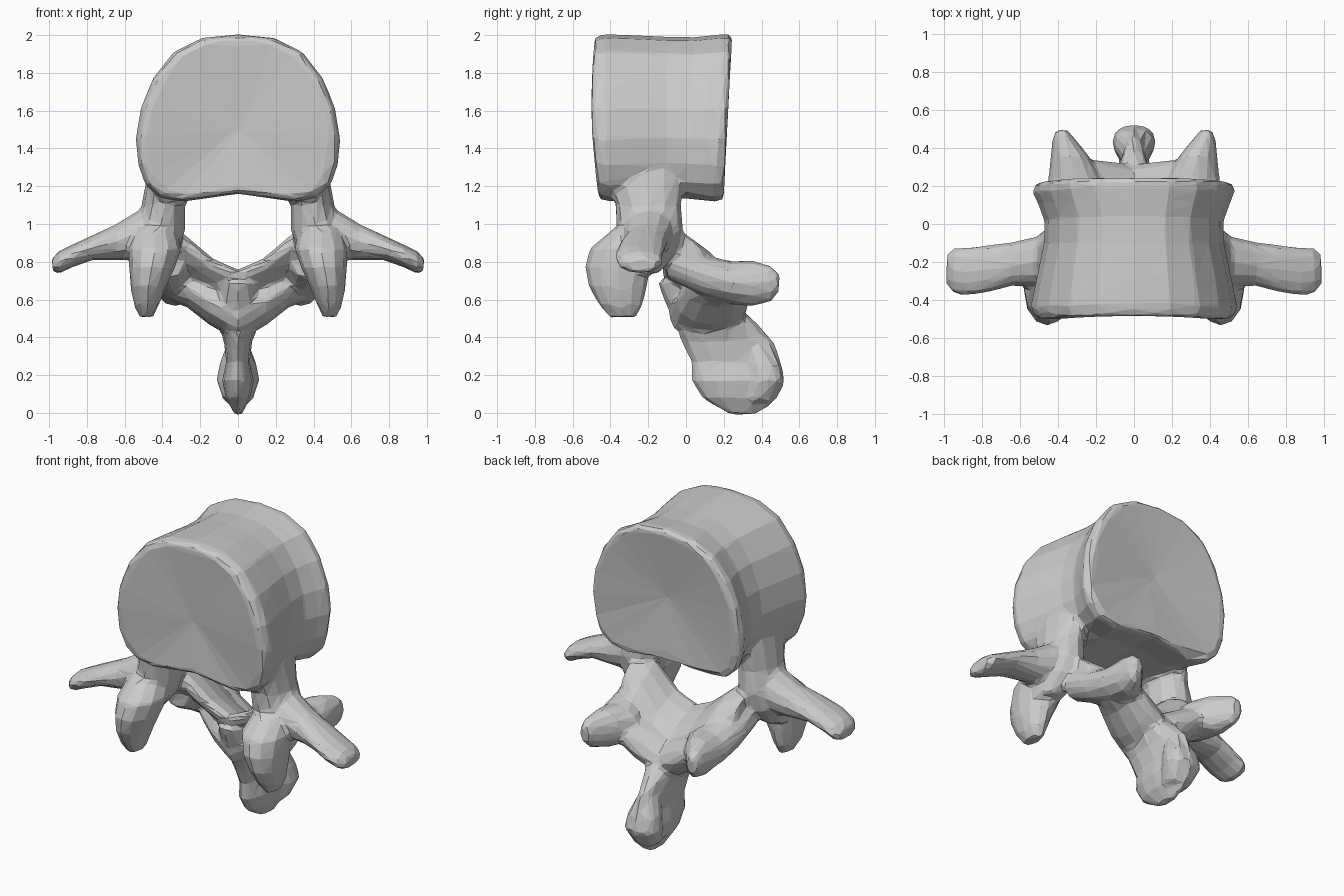
import bpy, bmesh, math
from mathutils import Vector

bone = bpy.data.materials.new("bone_grey")
bone.diffuse_color = (0.6, 0.6, 0.6, 1)

X, Y, Z = Vector((1, 0, 0)), Vector((0, 1, 0)), Vector((0, 0, 1))


def skin(bm, rings, start=None, end=None):
    """Bridge closed rings of points; ends close on a given centre point or flat."""
    vs = [[bm.verts.new(p) for p in r] for r in rings]
    n = len(vs[0])
    for a, b in zip(vs, vs[1:]):
        for i in range(n):
            j = (i + 1) % n
            bm.faces.new((a[i], a[j], b[j], b[i]))
    for ring, tip in ((vs[0], start), (vs[-1], end)):
        if tip is None:
            bm.faces.new(ring)
        else:
            c = bm.verts.new(tip)
            for i in range(n):
                bm.faces.new((ring[i], ring[(i + 1) % n], c))


def tube(bm, stations, u, v, sides=12):
    """Loft ellipses: each station is x, y, z, radius along u, radius along v."""
    rings = []
    for x, y, z, ru, rv in stations:
        c = Vector((x, y, z))
        angs = [2 * math.pi * i / sides for i in range(sides)]
        rings.append([c + u * ru * math.cos(a) + v * rv * math.sin(a) for a in angs])
    skin(bm, rings)


bm = bmesh.new()

# Paired parts of the arch, right half
# pedicle, flaring where it meets the body
tube(bm, [(0.36, -0.20, 1.46, 0.17, 0.07), (0.38, -0.22, 1.24, 0.215, 0.105),
          (0.395, -0.20, 1.10, 0.175, 0.115), (0.415, -0.19, 0.97, 0.175, 0.135),
          (0.44, -0.20, 0.85, 0.15, 0.125), (0.475, -0.24, 0.74, 0.10, 0.08)], Y, X)
# transverse process
tube(bm, [(0.40, -0.19, 0.97, 0.14, 0.15), (0.53, -0.20, 0.94, 0.13, 0.13),
          (0.64, -0.21, 0.905, 0.115, 0.098), (0.77, -0.235, 0.875, 0.125, 0.066),
          (0.88, -0.25, 0.83, 0.13, 0.06), (0.95, -0.245, 0.795, 0.12, 0.06),
          (0.985, -0.24, 0.785, 0.08, 0.035)], Y, Z)
# front articular process
tube(bm, [(0.44, -0.24, 0.98, 0.14, 0.11), (0.44, -0.33, 0.87, 0.18, 0.14),
          (0.455, -0.36, 0.77, 0.175, 0.122), (0.475, -0.36, 0.67, 0.155, 0.095),
          (0.485, -0.345, 0.57, 0.115, 0.066), (0.485, -0.335, 0.505, 0.07, 0.035)], Y, X)
# lamina
tube(bm, [(-0.02, 0.06, 0.628, 0.22, 0.065), (0.13, 0.065, 0.69, 0.22, 0.07),
          (0.28, 0.03, 0.82, 0.20, 0.085), (0.41, -0.06, 0.89, 0.16, 0.08)],
     Vector((0, 0.86, -0.5)), Vector((0, 0.5, 0.86)))
# back articular process
tube(bm, [(0.37, -0.10, 0.82, 0.09, 0.11), (0.345, 0.08, 0.73, 0.11, 0.105),
          (0.31, 0.24, 0.69, 0.14, 0.115), (0.335, 0.35, 0.685, 0.105, 0.122),
          (0.37, 0.45, 0.685, 0.058, 0.095), (0.38, 0.495, 0.69, 0.03, 0.05)], X, Z)
# sloping underside between back articular process and spine
tube(bm, [(0.00, 0.11, 0.51, 0.20, 0.13), (0.15, 0.14, 0.59, 0.195, 0.125),
          (0.27, 0.17, 0.665, 0.17, 0.105), (0.38, 0.22, 0.69, 0.11, 0.09)], Y, Z)
# swollen tip lobe of the spinous process
tube(bm, [(0.02, 0.38, 0.35, 0.07, 0.045), (0.04, 0.415, 0.25, 0.085, 0.06),
          (0.045, 0.43, 0.17, 0.088, 0.07), (0.025, 0.38, 0.06, 0.08, 0.05)], Y, X)

# mirror the paired parts
copy = bmesh.ops.duplicate(bm, geom=bm.verts[:] + bm.edges[:] + bm.faces[:])
for g in copy["geom"]:
    if isinstance(g, bmesh.types.BMVert):
        g.co.x = -g.co.x

# spinous process
tube(bm, [(0, -0.02, 0.69, 0.13, 0.10), (0, 0.09, 0.56, 0.19, 0.13),
          (0, 0.16, 0.47, 0.22, 0.105), (0, 0.22, 0.38, 0.245, 0.075),
          (0, 0.265, 0.27, 0.238, 0.062), (0, 0.28, 0.17, 0.25, 0.085),
          (0, 0.285, 0.08, 0.20, 0.065), (0, 0.30, 0.02, 0.12, 0.035),
          (0, 0.30, -0.01, 0.06, 0.02)], Y, X)

# Vertebral body: kidney outline lofted front to back, with a waist and dished ends
half = [(0.19, 1.985), (0.34, 1.91), (0.45, 1.77), (0.515, 1.61), (0.54, 1.45),
        (0.527, 1.31), (0.49, 1.21), (0.42, 1.145), (0.29, 1.12)]
outline = [(0, 2.004)] + half + [(0, 1.16)] + [(-x, z) for x, z in reversed(half)]
MID = 1.56
# y, width scale, height scale
levels = [(-0.490, 0.91, 0.93), (-0.482, 0.965, 0.98),
          (-0.43, 1.005, 1.0), (-0.29, 0.95, 0.99), (-0.10, 0.875, 0.97),
          (0.02, 0.87, 0.965), (0.11, 0.93, 0.985), (0.17, 0.985, 1.0),
          (0.21, 0.97, 1.0), (0.222, 0.92, 0.95)]
rings = []
for y, sx, sz in levels:
    ring = []
    for x, z in outline:
        # back end leans, front end bulges at mid height
        dy = 0.05 * (z - MID) if y > 0 else 0.14 * (z - 1.65) ** 2 - 0.012 if y < -0.4 else 0
        ring.append(Vector((x * sx, y + dy, MID + (z - MID) * sz)))
    rings.append(ring)
skin(bm, rings, (0, -0.45, 1.5), (0, 0.185, 1.55))

bmesh.ops.recalc_face_normals(bm, faces=bm.faces)
me = bpy.data.meshes.new("vertebra")
bm.to_mesh(me)
bm.free()
me.materials.append(bone)
bone_ob = bpy.data.objects.new("vertebra", me)
bpy.context.collection.objects.link(bone_ob)

# fuse everything into one bone surface with broad flat facets
m = bone_ob.modifiers.new("fuse", 'REMESH')
m.mode = 'VOXEL'
m.voxel_size = 0.016
m = bone_ob.modifiers.new("soften", 'SMOOTH')
m.factor = 0.5
m.iterations = 4
m = bone_ob.modifiers.new("facet", 'DECIMATE')
m.ratio = 0.035
m.use_symmetry = True
m.symmetry_axis = 'X'
graph = bpy.context.evaluated_depsgraph_get()
fused = bpy.data.meshes.new_from_object(bone_ob.evaluated_get(graph))
bone_ob.modifiers.clear()
bone_ob.data = fused
if not fused.materials:
    fused.materials.append(bone)
for p in fused.polygons:
    p.use_smooth = False
